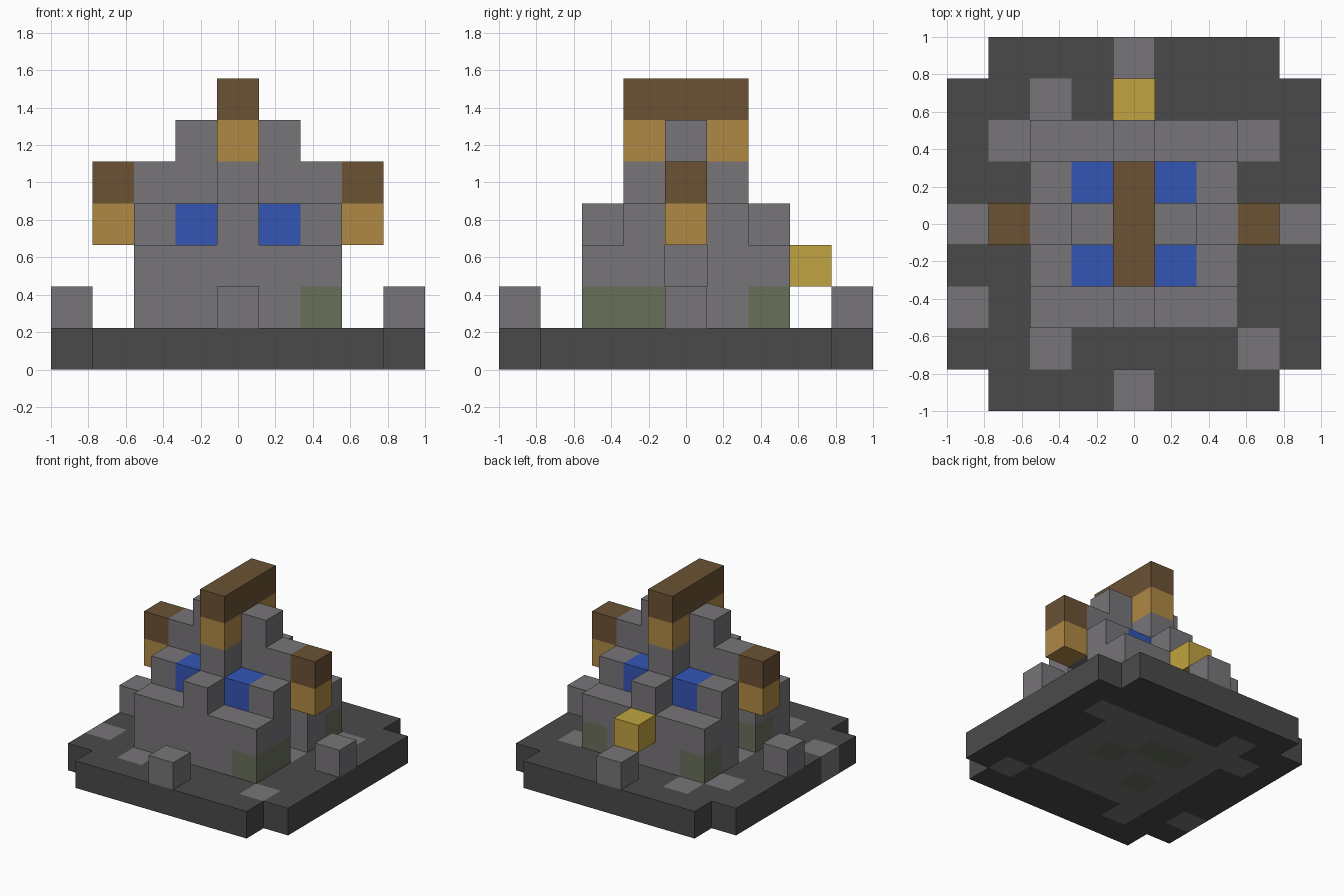
import bpy, bmesh, math
from mathutils import Vector

if "Cube" in bpy.data.objects:
    bpy.data.objects.remove(bpy.data.objects["Cube"])

U = 2 / 9  # edge length of one block


def linear(c):
    return c / 12.92 if c <= 0.04045 else ((c + 0.055) / 1.055) ** 2.4


def material(name, r, g, b):
    m = bpy.data.materials.new(name)
    m.use_nodes = True
    col = (*(linear(v / 255) for v in (r, g, b)), 1)
    m.diffuse_color = col
    m.node_tree.nodes["Principled BSDF"].inputs["Base Color"].default_value = col
    return m


dark = material("dark stone", 74, 74, 74)
stone = material("grey stone", 119, 117, 120)
moss = material("mossy stone", 104, 112, 90)
tan = material("tan wood", 176, 137, 69)
brown = material("brown wood", 107, 82, 52)
blue = material("blue glass", 52, 85, 180)
gold = material("gold", 192, 163, 64)

blocks = {}  # block position -> (part name, material)


def fill(name, mat, xs, ys, zs):
    for x in xs:
        for y in ys:
            for z in zs:
                blocks[x, y, z] = (name, mat)


def recolour(mat, z, *spots):
    for x, y in spots:
        blocks[x, y, z] = (blocks[x, y, z][0], mat)


def span(n):
    return range(-n, n + 1)


# Base slab with notched corners, stone floor and scattered paving
fill("base", dark, span(4), span(4), [0])
for x in (-4, 4):
    for y in (-4, 4):
        del blocks[x, y, 0]
fill("base", stone, span(2), span(2), [0])
recolour(stone, 0, (-2, 3), (3, 2), (-3, 2), (-4, -2), (-2, -3), (3, -3))
recolour(moss, 0, (1, 0), (0, 1), (-1, 1), (-1, -1))

# Lower walls with mossy patches
fill("lower_walls", stone, span(2), span(2), [1, 2])
recolour(moss, 1, (2, -2), (2, -1), (2, 2), (-2, 2), (-2, -1))

# Upper walls, stepped roof, and central posts
fill("upper_walls", stone, span(2), span(1), [3])
fill("stepped_roof", stone, span(2), [0], [4])
fill("stepped_roof", stone, span(1), [0], [5])
fill("ridge_post", stone, [0], span(1), [4])

for s, side in ((-1, "right"), (1, "left")):
    # Doorway recess under the bracket
    for z in (1, 2):
        del blocks[2 * s, 0, z]
    # Side bracket
    fill(side + "_bracket", tan, [3 * s], [0], [3])
    fill(side + "_bracket", brown, [3 * s], [0], [4])
    # Windows
    fill(side + "_windows", blue, [s], [-1, 1], [3])
    # Side bollard
    fill(side + "_bollard", stone, [4 * s], [0], [1])

for s, end in ((-1, "front"), (1, "back")):
    fill(end + "_bollard", stone, [0], [4 * s], [1])
    fill(end + "_buttress", stone, [0], [2 * s], [3])
    fill(end + "_ridge_support", tan, [0], [s], [5])

# Ridge beam and the gold block at the back
fill("ridge_beam", brown, [0], span(1), [6])
fill("gold_block", gold, [0], [3], [2])


def build(name):
    """Make one object from the exposed faces of its blocks."""
    cells = [(Vector(p), m) for p, (n, m) in blocks.items() if n == name]
    mats = list(dict.fromkeys(m for _, m in cells))
    bm = bmesh.new()
    for pos, mat in cells:
        centre = pos + Vector((0, 0, 0.5))
        for axis in range(3):
            for sign in (-1, 1):
                n = Vector((0, 0, 0))
                n[axis] = sign
                if tuple(round(v) for v in pos + n) in blocks:
                    continue
                a = Vector((0, 0, 0))
                a[(axis + 1) % 3] = 0.5
                b = n.cross(a)
                mid = centre + n / 2
                corners = (mid - a - b, mid + a - b, mid + a + b, mid - a + b)
                face = bm.faces.new([bm.verts.new(c * U) for c in corners])
                face.material_index = mats.index(mat)
    bmesh.ops.remove_doubles(bm, verts=bm.verts, dist=0.001)
    bmesh.ops.dissolve_limit(bm, angle_limit=math.radians(1), verts=bm.verts,
                             edges=bm.edges, delimit={'MATERIAL'})
    mesh = bpy.data.meshes.new(name)
    bm.to_mesh(mesh)
    bm.free()
    for m in mats:
        mesh.materials.append(m)
    bpy.context.collection.objects.link(bpy.data.objects.new(name, mesh))


for part in dict.fromkeys(n for n, _ in blocks.values()):
    build(part)
